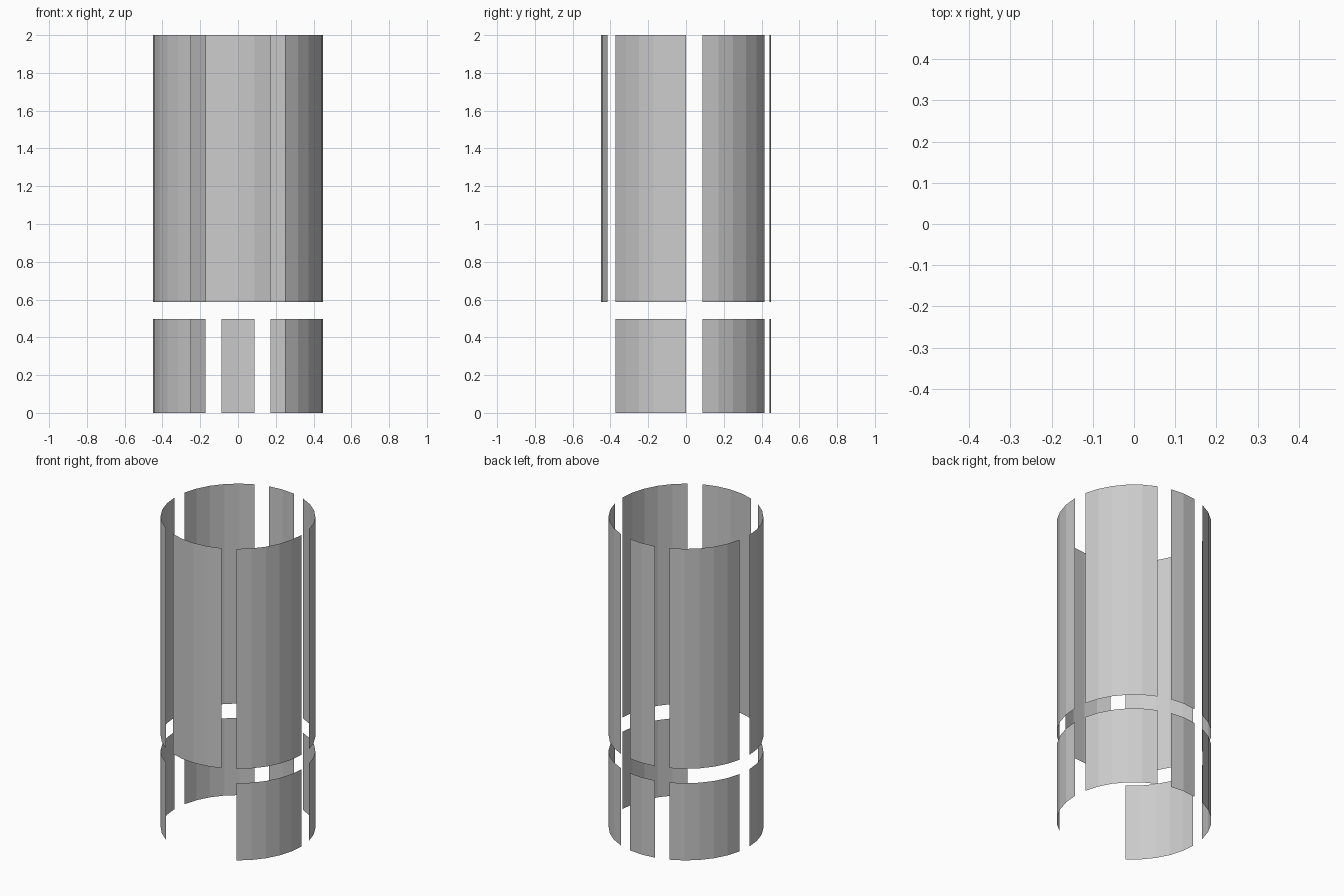
import bpy, bmesh, math

if "Cube" in bpy.data.objects:
    bpy.data.objects.remove(bpy.data.objects["Cube"])

R, SIDES = 0.45, 32
LOWER = (0.0, 0.496)
UPPER = (0.588, 2.0)


def panel(name, first, count, z_range):
    """Curved sheet of `count` facets; steps run counter-clockwise from the back (+y)."""
    bm = bmesh.new()
    columns = []
    for i in range(first, first + count + 1):
        a = math.pi / 2 + 2 * math.pi * i / SIDES
        columns.append([bm.verts.new((R * math.cos(a), R * math.sin(a), z)) for z in z_range])
    for (a0, a1), (b0, b1) in zip(columns, columns[1:]):
        bm.faces.new((a0, b0, b1, a1))
    mesh = bpy.data.meshes.new(name)
    bm.to_mesh(mesh)
    bm.free()
    bpy.context.collection.objects.link(bpy.data.objects.new(name, mesh))


# Panels of each tier, separated by one-facet gaps
for tier, z_range in (("lower", LOWER), ("upper", UPPER)):
    panel(f"{tier}_back_panel", -1, 2, z_range)
    panel(f"{tier}_back_left_panel", 2, 5, z_range)
    panel(f"{tier}_front_left_panel", 8, 5, z_range)
    panel(f"{tier}_front_right_panel", 19, 5, z_range)
    panel(f"{tier}_back_right_panel", 25, 5, z_range)

# The front panel exists only above, leaving a doorway below
panel("upper_front_panel", 14, 4, UPPER)
